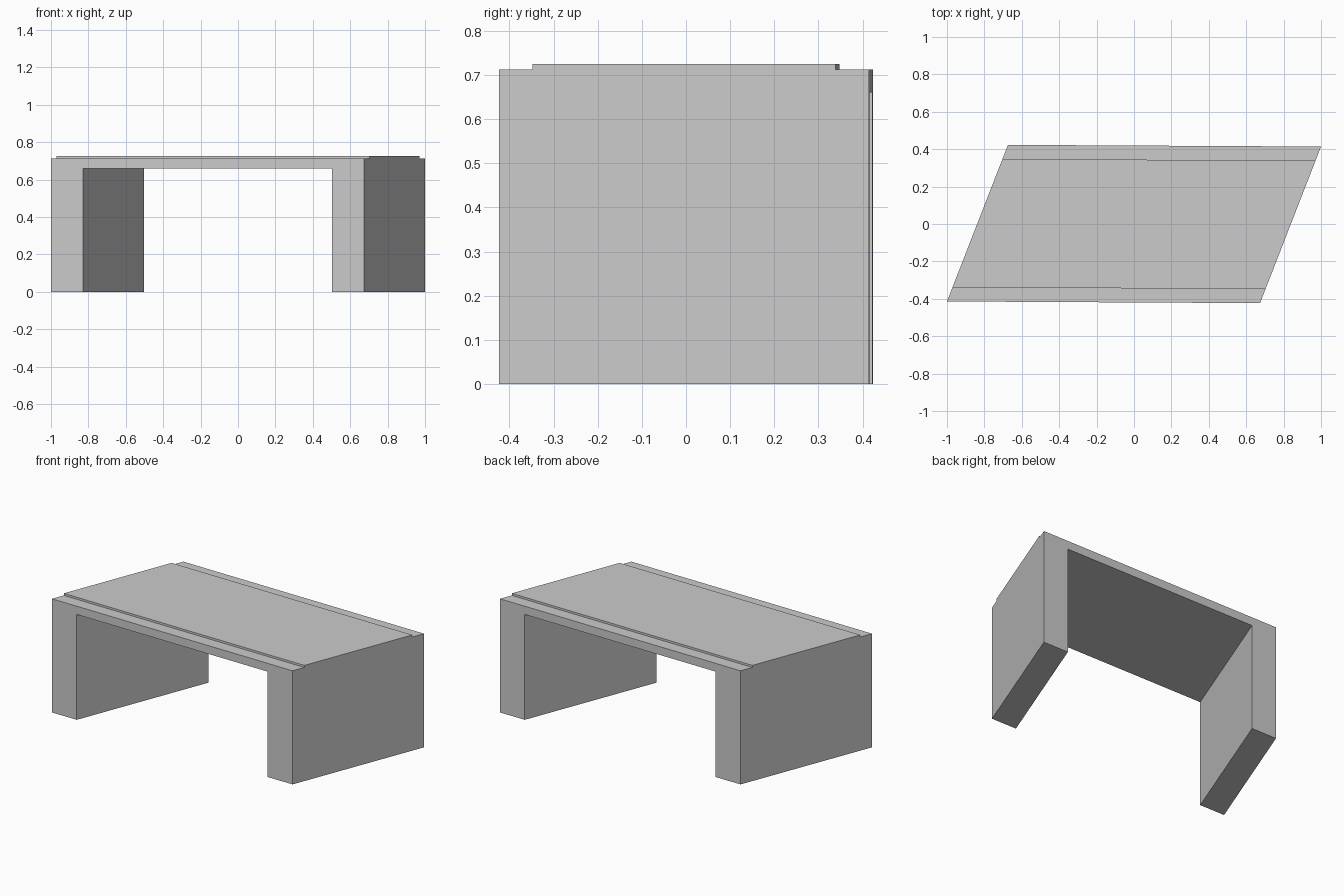
import bpy, bmesh
from mathutils import Vector

if "Cube" in bpy.data.objects:
    bpy.data.objects.remove(bpy.data.objects["Cube"])

# Skewed plan axes: half length of the span and half depth of the bridge
SPAN = Vector((0.837, -0.0045, 0))
DEPTH = Vector((0.163, 0.4185, 0))


def skew_prism(name, profile, v):
    """Extrude a (span, height) profile along the skewed depth from -v to v."""
    bm = bmesh.new()
    face = bm.faces.new([bm.verts.new(SPAN * u - DEPTH * v + Vector((0, 0, z)))
                         for u, z in profile])
    ext = bmesh.ops.extrude_face_region(bm, geom=[face])
    verts = [g for g in ext["geom"] if isinstance(g, bmesh.types.BMVert)]
    bmesh.ops.translate(bm, vec=DEPTH * 2 * v, verts=verts)
    bmesh.ops.recalc_face_normals(bm, faces=bm.faces)
    mesh = bpy.data.meshes.new(name)
    bm.to_mesh(mesh)
    bm.free()
    obj = bpy.data.objects.new(name, mesh)
    bpy.context.collection.objects.link(obj)
    return obj


# Two abutment walls joined by the deck
inner = 0.794
half = [(inner, 0.66), (inner, 0), (1, 0), (1, 0.712)]
portal = half + [(-u, z) for u, z in reversed(half)]
skew_prism("bridge_frame", portal, 1.0)

# Raised roadway, set in from the front and back edges
skew_prism("roadway", [(-1, 0.712), (1, 0.712), (1, 0.725), (-1, 0.725)], 0.82)
